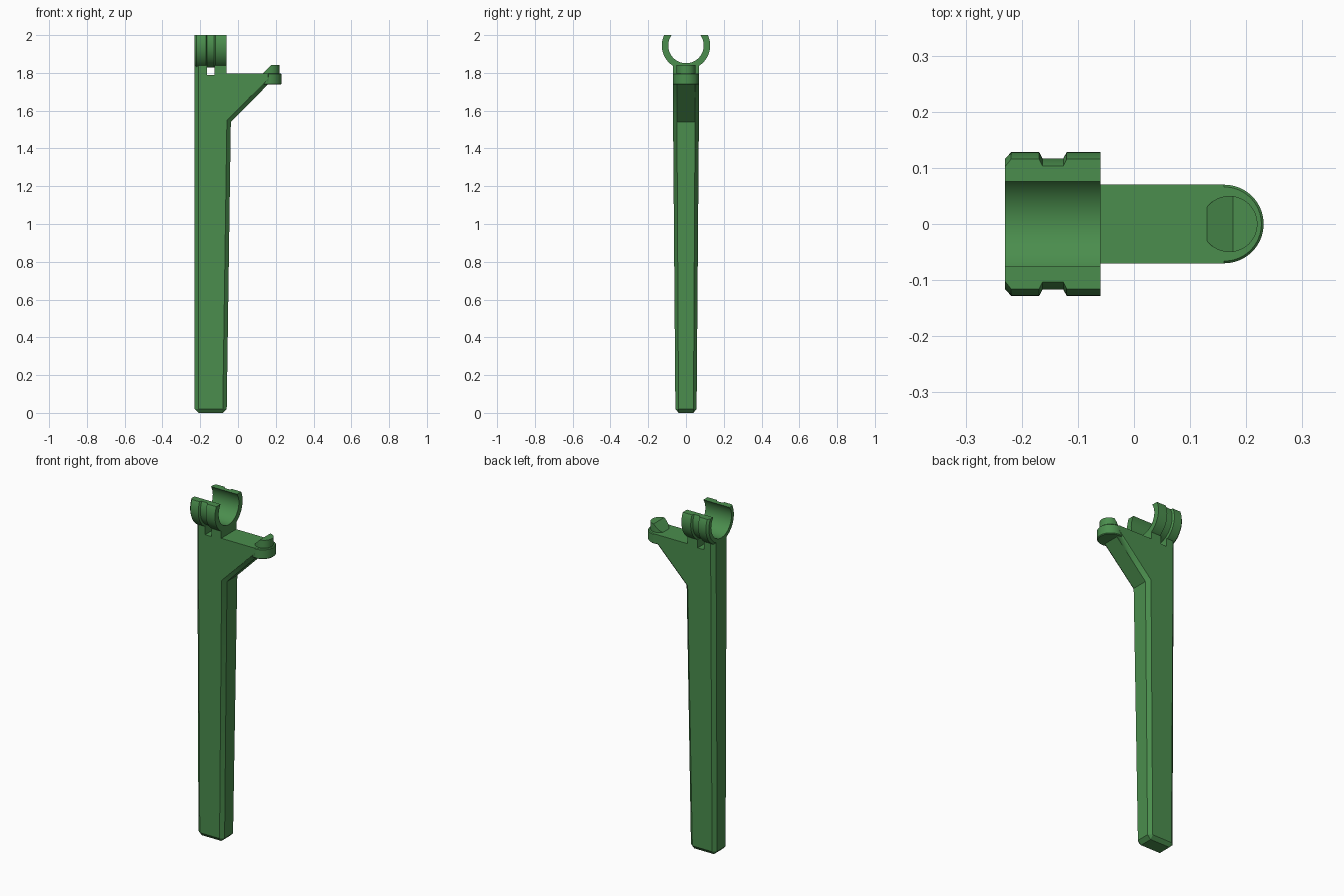
import bpy, bmesh, math
from mathutils import Vector, Matrix

if "Cube" in bpy.data.objects:
    bpy.data.objects.remove(bpy.data.objects["Cube"])

green = bpy.data.materials.new("green")
green.diffuse_color = (0.07, 0.27, 0.075, 1)
green.use_nodes = True
green.node_tree.nodes["Principled BSDF"].inputs["Base Color"].default_value = green.diffuse_color


def finish(bm, name):
    bmesh.ops.recalc_face_normals(bm, faces=bm.faces)
    me = bpy.data.meshes.new(name)
    bm.to_mesh(me)
    bm.free()
    ob = bpy.data.objects.new(name, me)
    bpy.context.collection.objects.link(ob)
    me.materials.append(green)
    bpy.ops.object.select_all(action='DESELECT')
    bpy.context.view_layer.objects.active = ob
    ob.select_set(True)
    bpy.ops.object.shade_smooth_by_angle(angle=math.radians(30))
    return ob


def slice_off(bm, point, normal):
    # remove everything on the normal side and cap the cut
    bmesh.ops.bisect_plane(bm, geom=bm.verts[:] + bm.edges[:] + bm.faces[:],
                           plane_co=point, plane_no=normal, clear_outer=True)
    bmesh.ops.holes_fill(bm, edges=[e for e in bm.edges if e.is_boundary], sides=0)


def disc(bm, x, radius, z0, z1, sides=64):
    return bmesh.ops.create_cone(
        bm, cap_ends=True, segments=sides, radius1=radius, radius2=radius, depth=z1 - z0,
        matrix=Matrix.Translation((x, 0, (z0 + z1) / 2)))


# Handle: side profile with notched saddle on top, chamfered and tapered
outline = [(-0.23, 0), (-0.06, 0), (-0.038, 1.54), (0.16, 1.74), (0.16, 1.797),
           (-0.06, 1.797), (-0.06, 1.839), (-0.125, 1.839), (-0.125, 1.79),
           (-0.165, 1.79), (-0.165, 1.839), (-0.23, 1.839)]
HALF = 0.07
bm = bmesh.new()
face = bm.faces.new([bm.verts.new((x, -HALF, z)) for x, z in outline])
ext = bmesh.ops.extrude_face_region(bm, geom=[face])
bmesh.ops.translate(bm, vec=(0, 2 * HALF, 0),
                    verts=[g for g in ext["geom"] if isinstance(g, bmesh.types.BMVert)])


def chamfered(e):
    a, b = (v.co for v in e.verts)
    if max(a.z, b.z) < 0.01:
        return True
    along_side = abs(a.y - b.y) < 0.01
    left = max(a.x, b.x) < -0.22
    return along_side and (left or max(a.z, b.z) < 1.75)


bmesh.ops.bevel(bm, geom=[e for e in bm.edges if chamfered(e)], offset=0.021,
                offset_type='OFFSET', segments=1, profile=0.5, affect='EDGES')
for v in bm.verts:
    v.co.y *= 0.8 + 0.2 * min(v.co.z / 1.75, 1)
handle = finish(bm, "handle")

# Rounded end of the thumb plate
bm = bmesh.new()
disc(bm, 0.161, 0.07, 1.738, 1.797)
rims = [e for e in bm.edges if abs(e.verts[0].co.z - e.verts[1].co.z) < 0.001]
bmesh.ops.bevel(bm, geom=rims, offset=0.004, segments=1, profile=0.5, affect='EDGES')
plate_end = finish(bm, "plate_end")

# Merge plate end into the handle so the top stays one flat face
mod = handle.modifiers.new("join_plate", 'BOOLEAN')
mod.operation = 'UNION'
mod.solver = 'EXACT'
mod.object = plate_end
bpy.context.view_layer.objects.active = handle
bpy.ops.object.modifier_apply(modifier=mod.name)
bpy.data.objects.remove(plate_end)

# Thumb button: disc with a sloping inner side
bm = bmesh.new()
disc(bm, 0.17, 0.05, 1.785, 1.843)
slice_off(bm, (0.13, 0, 1.797), Vector((-1, 0, 1)))
finish(bm, "thumb_button")

# Open clip ring: grooved section spun around the x axis, cut flat on top
section = [(-0.23, 0.094), (-0.06, 0.094), (-0.06, 0.128), (-0.12, 0.128),
           (-0.126, 0.117), (-0.163, 0.117), (-0.169, 0.128), (-0.219, 0.128),
           (-0.23, 0.116)]
CENTRE = 1.945
SIDES = 72
bm = bmesh.new()
rings = []
for i in range(SIDES):
    a = 2 * math.pi * i / SIDES
    rings.append([bm.verts.new((x, r * math.cos(a), CENTRE + r * math.sin(a)))
                  for x, r in section])
n = len(section)
for i in range(SIDES):
    p, q = rings[i], rings[(i + 1) % SIDES]
    for j in range(n):
        k = (j + 1) % n
        bm.faces.new((p[j], p[k], q[k], q[j]))
slice_off(bm, (0, 0, 2.0), Vector((0, 0, 1)))
finish(bm, "clip_ring")
